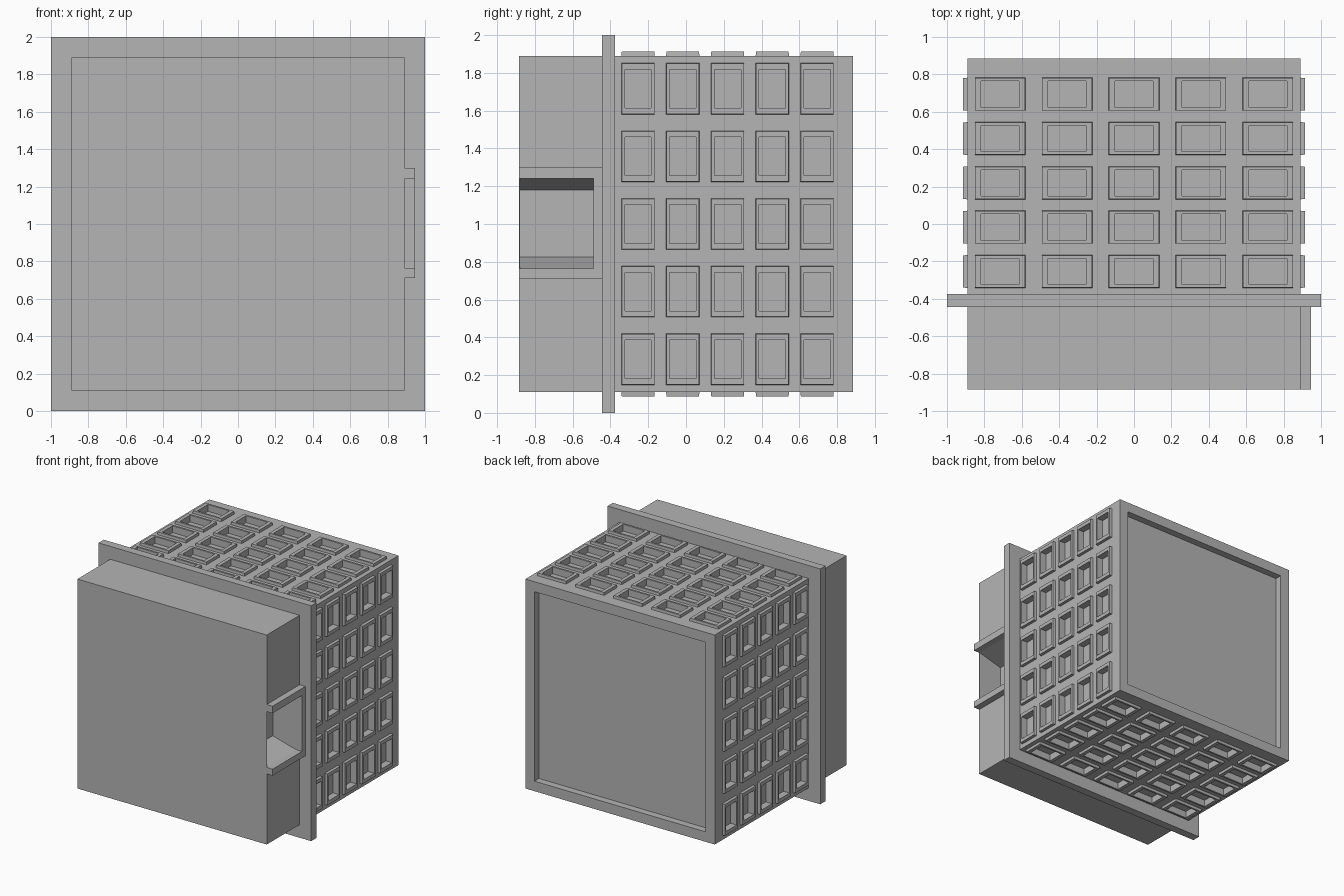
import bpy, bmesh, math
from mathutils import Matrix, Vector

if "Cube" in bpy.data.objects:
    bpy.data.objects.remove(bpy.data.objects["Cube"])

GREY = (0.46, 0.46, 0.46, 1)
grey = bpy.data.materials.new("plain grey")
grey.use_nodes = True
grey.diffuse_color = GREY
grey.node_tree.nodes["Principled BSDF"].inputs["Base Color"].default_value = GREY

HALF = 0.89            # half width of the body
MID = Vector((0, 0, 1))  # centre of the body


def add_box(bm, lo, hi, taper=0.0, turn=None):
    """Box from lo to hi, its top drawn in by taper, then turned."""
    lo, hi = Vector(lo), Vector(hi)
    size, centre = hi - lo, (lo + hi) / 2
    for v in bmesh.ops.create_cube(bm, size=1)["verts"]:
        top = v.co.z > 0
        v.co = Vector(a * b for a, b in zip(v.co, size)) + centre
        if top:
            v.co.x -= math.copysign(taper, v.co.x - centre.x)
            v.co.y -= math.copysign(taper, v.co.y - centre.y)
        if turn:
            v.co = turn @ v.co


def finish(name, bm):
    bmesh.ops.recalc_face_normals(bm, faces=bm.faces)
    mesh = bpy.data.meshes.new(name)
    bm.to_mesh(mesh)
    bm.free()
    mesh.materials.append(grey)
    ob = bpy.data.objects.new(name, mesh)
    bpy.context.collection.objects.link(ob)
    return ob


def box_object(name, lo, hi):
    bm = bmesh.new()
    add_box(bm, lo, hi)
    return finish(name, bm)


def cut(ob, cutter):
    mod = ob.modifiers.new("cut", "BOOLEAN")
    mod.operation = "DIFFERENCE"
    mod.solver = "EXACT"
    mod.object = cutter
    bpy.context.view_layer.objects.active = ob
    bpy.ops.object.modifier_apply(modifier=mod.name)


# Raised panels and their pockets: a 5 x 5 grid on each of the four sides
frames, pockets = bmesh.new(), bmesh.new()
for side in range(4):
    turn = Matrix.Translation(MID) @ Matrix.Rotation(side * math.pi / 2, 4, "Y")
    for i in range(5):
        for j in range(5):
            x, y = (i - 2) * 0.358, 0.22 + (j - 2) * 0.237
            add_box(frames, (x - 0.137, y - 0.09, HALF - 0.02),
                    (x + 0.137, y + 0.09, HALF + 0.023), 0.004, turn)
            add_box(pockets, (x - 0.102, y - 0.07, HALF - 0.035),
                    (x + 0.102, y + 0.07, HALF + 0.1), 0, turn)

# Shallow recess in the back
add_box(pockets, (-0.805, 0.825, 0.195), (0.805, 1, 1.805))

# Tapered hand pocket in the left side, just behind the front face
profile = [(1, 0.765), (HALF, 0.765), (0.67, 0.825),
           (0.67, 1.18), (HALF, 1.24), (1, 1.24)]
face = pockets.faces.new([pockets.verts.new((x, -0.88, z)) for x, z in profile])
new = bmesh.ops.extrude_face_region(pockets, geom=[face])["geom"]
bmesh.ops.translate(pockets, vec=(0, 0.39, 0),
                    verts=[g for g in new if isinstance(g, bmesh.types.BMVert)])

cutter = finish("pocket_cutter", pockets)
cutter.hide_render = True
body = box_object("body", (-HALF, -0.885, 1 - HALF), (HALF, 0.885, 1 + HALF))
panel_frames = finish("panel_frames", frames)
cut(body, cutter)
cut(panel_frames, cutter)
bpy.data.objects.remove(cutter)

# Flange around the body, with a hole so that it is a true collar
flange = box_object("flange", (-1, -0.445, 0), (1, -0.375, 2))
hole = box_object("flange_cutter", (-0.88, -1, 0.12), (0.88, 1, 1.88))
hole.hide_render = True
cut(flange, hole)
bpy.data.objects.remove(hole)

# Handle surround: upper and lower lips joined by a rear wall
surround = bmesh.new()
for z0, z1 in ((0.71, 0.765), (1.24, 1.30)):
    add_box(surround, (HALF, -0.885, z0), (0.945, -0.445, z1))
add_box(surround, (HALF, -0.49, 0.765), (0.945, -0.445, 1.24))
finish("handle_surround", surround)
